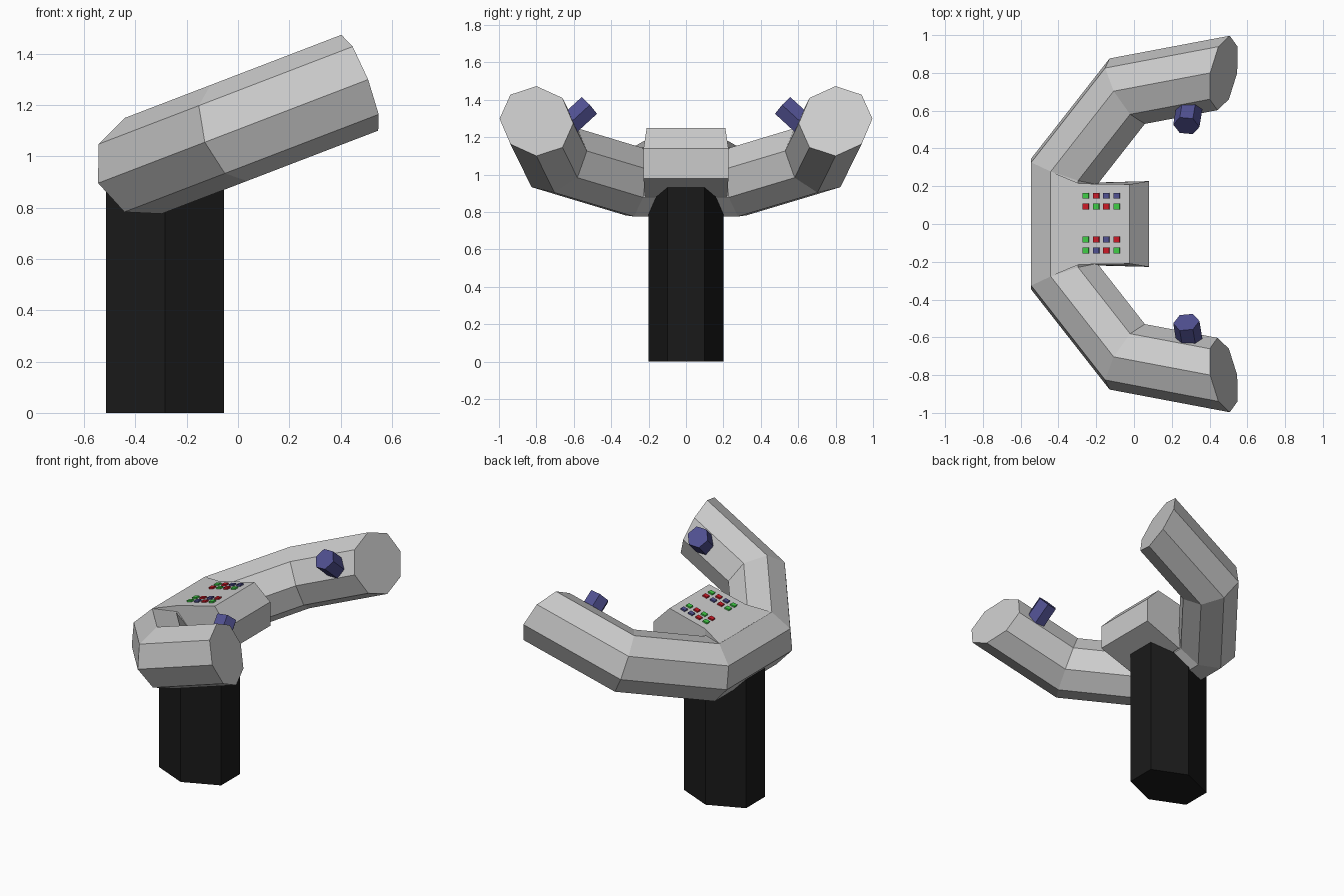
import bpy, bmesh, math
from mathutils import Vector

if "Cube" in bpy.data.objects:
    bpy.data.objects.remove(bpy.data.objects["Cube"])

TILT = math.radians(21)
U = Vector((math.cos(TILT), 0, math.sin(TILT)))   # forward along the tilted ring
V = Vector((0, 1, 0))
W = Vector((-math.sin(TILT), 0, math.cos(TILT)))  # tilted up


def material(name, color):
    m = bpy.data.materials.new(name)
    m.diffuse_color = (*color, 1)
    m.use_nodes = True
    m.node_tree.nodes["Principled BSDF"].inputs["Base Color"].default_value = m.diffuse_color
    return m


def build(name, verts, faces, mat=None):
    me = bpy.data.meshes.new(name)
    me.from_pydata([tuple(v) for v in verts], [], faces)
    bm = bmesh.new()
    bm.from_mesh(me)
    bmesh.ops.recalc_face_normals(bm, faces=bm.faces)
    bm.to_mesh(me)
    bm.free()
    ob = bpy.data.objects.new(name, me)
    bpy.context.collection.objects.link(ob)
    if mat:
        me.materials.append(mat)
    return ob


def loft(name, rings, mat=None):
    n = len(rings[0])
    faces = [(r * n + i, r * n + (i + 1) % n, (r + 1) * n + (i + 1) % n, (r + 1) * n + i)
             for r in range(len(rings) - 1) for i in range(n)]
    faces += [tuple(range(n)), tuple(range((len(rings) - 1) * n, len(rings) * n))]
    return build(name, [v for r in rings for v in r], faces, mat)


black = material("black", (0.01, 0.01, 0.01))
blue = material("blue", (0.08, 0.08, 0.28))
red = material("red", (0.6, 0.01, 0.02))
green = material("green", (0.05, 0.6, 0.06))

# Curved arm rest: five segments of a nine-sided, eight-section torus, tilted
C, R, r = Vector((0.343, 0, 1.236)), 0.812, 0.2
rings = []
for deg in range(-100, 101, 40):
    t = math.radians(deg)
    radial = -math.cos(t) * U + math.sin(t) * V
    rings.append([C + radial * (R + r * math.cos(a)) + W * r * math.sin(a)
                  for a in (k * math.pi / 4 for k in range(8))])
loft("curved_arm", rings)

# Console block growing out of the ring's inner side: (x, z, half width)
profile = [(-0.44, 1.15, 0.277), (-0.29, 1.186, 0.214), (-0.025, 1.25, 0.21),
           (0.08, 1.14, 0.227), (0.08, 0.98, 0.227), (-0.187, 0.882, 0.22),
           (-0.30, 0.95, 0.214)]
n = len(profile)
verts = [(x, s * w, z) for s in (-1, 1) for x, z, w in profile]
faces = [(i, (i + 1) % n, n + (i + 1) % n, n + i) for i in range(n)]
for o in (0, n):
    faces += [tuple(o + i for i in range(1, n)), (o, o + 1, o + n - 1)]
build("console", verts, faces)

# Six-sided pedestal
hexagon = [(-0.055, -0.1), (-0.055, 0.1), (-0.285, 0.2),
           (-0.515, 0.1), (-0.515, -0.1), (-0.285, -0.2)]
loft("pedestal", [[(x, y, z) for x, y in hexagon] for z in (0, 0.97)], black)

# Hexagonal grips leaning inward from each arm
for side, s in (("left", 1), ("right", -1)):
    axis = Vector((-0.122, -0.73 * s, 0.67)).normalized()
    end = Vector((0.277, 0.52 * s, 1.367))
    a = (Vector((1, 0, 0)) - axis * axis.x).normalized()
    b = axis.cross(a)
    loft("grip_" + side,
         [[p + 0.07 * (a * math.cos(k * math.pi / 3) + b * math.sin(k * math.pi / 3))
           for k in range(6)] for p in (end, end - axis * 0.2)], blue)

# Rows of small coloured buttons on the console top
colors = {"G": green, "R": red, "B": blue}
slope = Vector((0.415, 0, 0.1)).normalized()
up = slope.cross(V)
for row, (y, pattern) in enumerate(((0.15, "GRBB"), (0.093, "RGRG"),
                                    (-0.082, "GRBR"), (-0.14, "GBRG"))):
    for col, key in enumerate(pattern):
        x = -0.254 + 0.0545 * col
        p = Vector((x, y, 1.15 + 0.241 * (x + 0.44)))
        loft(f"button_{row}_{col}",
             [[p + slope * i * 0.016 + V * j * 0.015 + up * h
               for i, j in ((-1, -1), (1, -1), (1, 1), (-1, 1))]
              for h in (-0.01, 0.01)], colors[key])
